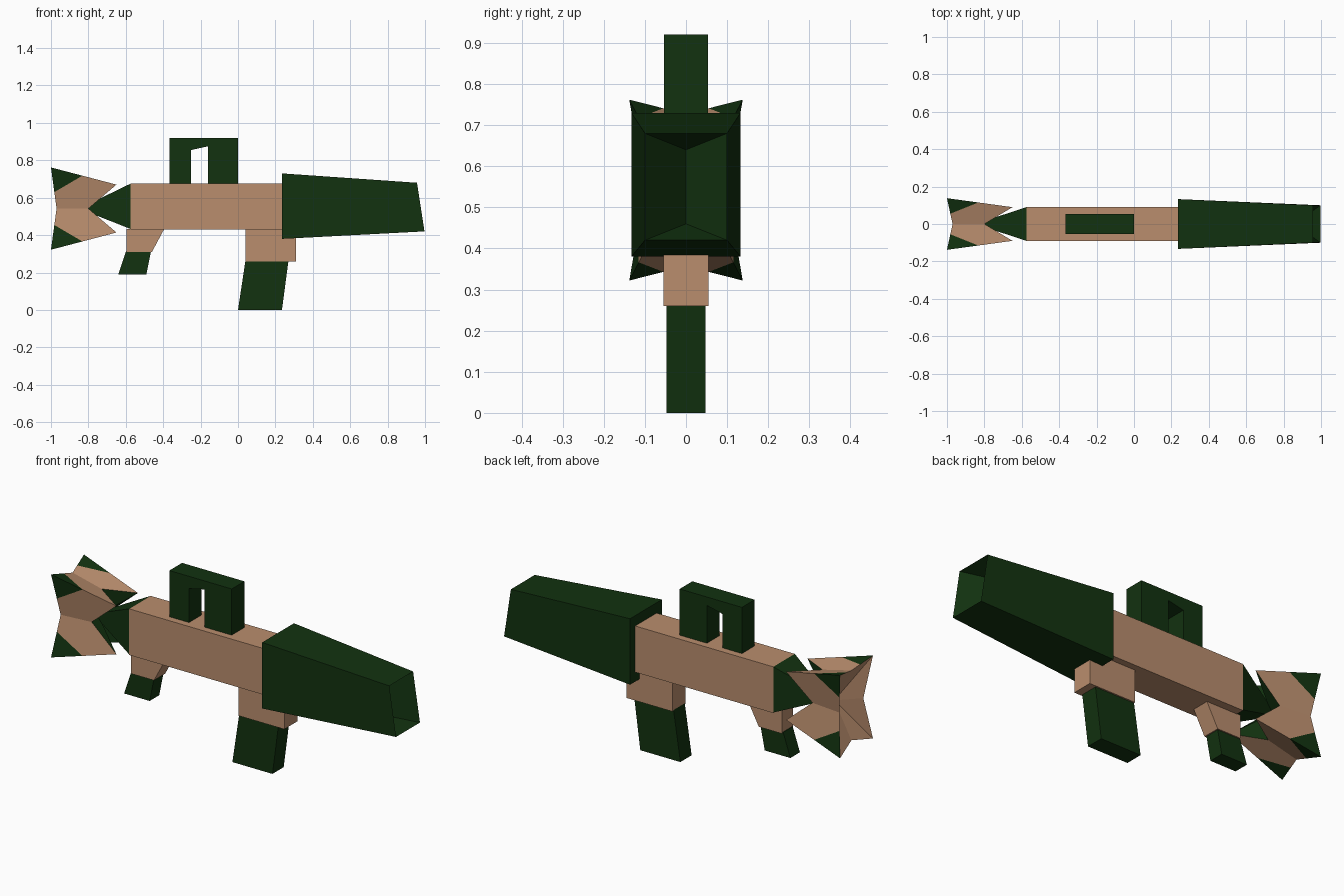
import bpy, bmesh
from mathutils import Vector

if "Cube" in bpy.data.objects:
    bpy.data.objects.remove(bpy.data.objects["Cube"])


def material(name, rgb):
    m = bpy.data.materials.new(name)
    m.diffuse_color = (*rgb, 1)
    m.use_nodes = True
    m.node_tree.nodes["Principled BSDF"].inputs["Base Color"].default_value = m.diffuse_color
    return m


TAN = material("tan", (0.49, 0.27, 0.155))
GREEN = material("dark_green", (0.006, 0.032, 0.005))


def finish(name, bm, mats):
    bmesh.ops.remove_doubles(bm, verts=bm.verts, dist=1e-5)
    bmesh.ops.recalc_face_normals(bm, faces=bm.faces)
    me = bpy.data.meshes.new(name)
    bm.to_mesh(me)
    bm.free()
    for m in mats:
        me.materials.append(m)
    ob = bpy.data.objects.new(name, me)
    bpy.context.collection.objects.link(ob)
    return ob


def slab(name, profile, w0, mat):
    """Extrude an (x, z) profile to half-width w0 on both sides of y = 0."""
    bm = bmesh.new()
    face = bm.faces.new([bm.verts.new((x, -w0, z)) for x, z in profile])
    out = bmesh.ops.extrude_face_region(bm, geom=[face])["geom"]
    moved = [v for v in out if isinstance(v, bmesh.types.BMVert)]
    bmesh.ops.translate(bm, verts=moved, vec=(0, 2 * w0, 0))
    return finish(name, bm, [mat])


def taper(name, ends, mat, recess=None):
    """Loft two rectangles (x_bottom, x_top, half_y, z_bottom, z_top)."""
    bm = bmesh.new()
    a, b = [[bm.verts.new(p) for p in ((xb, -h, z0), (xb, h, z0), (xt, h, z1), (xt, -h, z1))]
            for xb, xt, h, z0, z1 in ends]
    bm.faces.new(a)
    for i in range(4):
        j = (i + 1) % 4
        bm.faces.new((a[i], a[j], b[j], b[i]))
    if recess:
        # V-shaped hollow with an upright fold line
        lo, hi = [bm.verts.new(p) for p in recess]
        for f in ((b[0], b[1], lo), (b[1], b[2], hi, lo), (b[2], b[3], hi), (b[3], b[0], lo, hi)):
            bm.faces.new(f)
    else:
        bm.faces.new(b)
    return finish(name, bm, [mat])


# Main body and flared rear shroud
slab("body", [(-0.575, 0.43), (0.26, 0.43), (0.26, 0.675), (-0.575, 0.675)], 0.09, TAN)
taper("rear_shroud", [(0.235, 0.235, 0.133, 0.38, 0.73), (0.997, 0.957, 0.1, 0.42, 0.68)],
      GREEN, [(0.86, 0, 0.46), (0.83, 0, 0.64)])

# Carry handle
slab("carry_handle", [(-0.365, 0.67), (-0.25, 0.67), (-0.25, 0.855), (-0.16, 0.875),
                      (-0.16, 0.67), (0, 0.67), (0, 0.92), (-0.365, 0.92)], 0.053, GREEN)

# Lower housing and slanted lower block
slab("lower_housing", [(0.04, 0.26), (0.31, 0.26), (0.31, 0.435), (0.04, 0.435)], 0.055, TAN)
slab("lower_block", [(0.0, 0.0), (0.235, 0.0), (0.27, 0.265), (0.04, 0.265)], 0.047, GREEN)

# Front grip
slab("grip_upper", [(-0.595, 0.31), (-0.46, 0.31), (-0.395, 0.432), (-0.595, 0.432)], 0.047, TAN)
slab("grip_lower", [(-0.64, 0.19), (-0.49, 0.19), (-0.465, 0.315), (-0.598, 0.315)], 0.04, GREEN)

# Nose taper leading into the flared end
taper("nose", [(-0.575, -0.575, 0.09, 0.433, 0.675), (-0.82, -0.82, 0.01, 0.53, 0.556)], GREEN)

# Flared four-point end: each corner mirrored from one quarter
ZC = 0.542
bm = bmesh.new()
for sy in (-1, 1):
    for sz in (-1, 1):
        def P(x, y, z):
            return Vector((x, sy * y, ZC + sz * z))

        def add(points, slot):
            f = bm.faces.new([bm.verts.new(p) for p in points])
            f.material_index = slot

        tip, back = P(-1, 0.138, 0.22), P(-0.65, 0.09, 0.128)
        edge = tip.lerp(back, 0.48)
        front_centre, back_centre = P(-0.87, 0, 0), P(-0.82, 0, 0)
        sides = ((P(-0.97, 0.1, 0), P(-0.8, 0.083, 0)),
                 (P(-0.97, 0, 0.185), P(-0.8, 0, 0.144)))
        for mid_front, mid_back in sides:
            rim = tip.lerp(mid_front, 0.6)
            add((tip, edge, rim), 1)
            add((rim, edge, back, mid_back, mid_front), 0)
            add((tip, rim, mid_front, front_centre), 0)
            add((back, mid_back, back_centre), 1)
finish("flared_end", bm, [TAN, GREEN])
